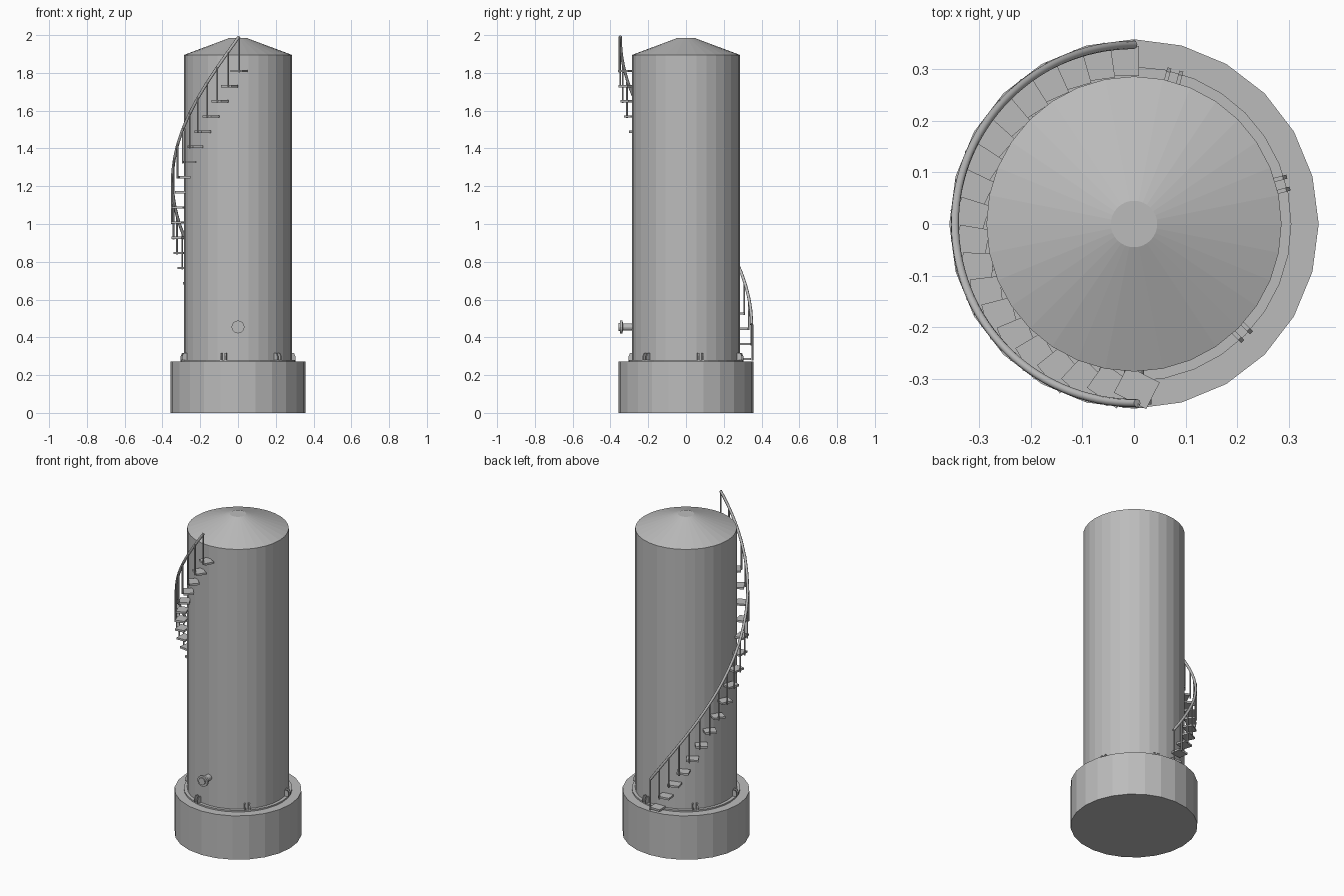
import bpy, bmesh, math
from mathutils import Matrix, Vector

cube = bpy.data.objects.get("Cube")
if cube:
    bpy.data.objects.remove(cube)

grey = bpy.data.materials.new("light grey")
grey.use_nodes = True
grey.diffuse_color = (0.5, 0.5, 0.5, 1)
grey.node_tree.nodes["Principled BSDF"].inputs["Base Color"].default_value = (0.5, 0.5, 0.5, 1)


def finish(name, bm):
    """Turn a bmesh into a named, coloured object."""
    bmesh.ops.recalc_face_normals(bm, faces=bm.faces)
    mesh = bpy.data.meshes.new(name)
    bm.to_mesh(mesh)
    bm.free()
    mesh.materials.append(grey)
    obj = bpy.data.objects.new(name, mesh)
    bpy.context.collection.objects.link(obj)
    return obj


def lathe(name, profile, sides, matrix=Matrix()):
    """Flat-sided solid of revolution from (radius, height) pairs."""
    bm = bmesh.new()
    rings = []
    for r, z in profile:
        rings.append([bm.verts.new(matrix @ Vector((r * math.cos(a), r * math.sin(a), z)))
                      for a in (math.tau * i / sides for i in range(sides))])
    for low, high in zip(rings, rings[1:]):
        for i in range(sides):
            j = (i + 1) % sides
            bm.faces.new((low[i], low[j], high[j], high[i]))
    bm.faces.new(rings[0])
    bm.faces.new(rings[-1])
    return finish(name, bm)


def prism(name, outline, thickness, matrix):
    """Plate with an outline in local x-z, thickness along y."""
    bm = bmesh.new()
    face = bm.faces.new([bm.verts.new((x, -thickness / 2, z)) for x, z in outline])
    out = bmesh.ops.extrude_face_region(bm, geom=[face])
    moved = [v for v in out["geom"] if isinstance(v, bmesh.types.BMVert)]
    bmesh.ops.translate(bm, verts=moved, vec=(0, thickness, 0))
    bm.transform(matrix)
    return finish(name, bm)


def polar(radius, angle, z):
    return Vector((radius * math.cos(angle), radius * math.sin(angle), z))


def turn(angle):
    return Matrix.Rotation(angle, 4, 'Z')


# Plinth, foot ring, tank shell and shallow conical roof
lathe("plinth", [(0.358, 0), (0.358, 0.272)], 24)
lathe("foot_ring", [(0.305, 0.27), (0.305, 0.281)], 32)
lathe("tank_shell", [(0.286, 0.27), (0.286, 1.895)], 32)
lathe("roof", [(0.286, 1.895), (0.045, 1.985)], 32)

# Flanged outlet at the front
facing = Matrix.Translation((0, -0.27, 0.455)) @ Matrix.Rotation(math.pi / 2, 4, 'X')
lathe("outlet_pipe", [(0.019, 0), (0.019, 0.064), (0.034, 0.066), (0.034, 0.08),
                      (0.022, 0.08), (0.022, 0.087)], 16, facing)

# Paired anchor plates around the foot
clip = [(0.28, 0.28), (0.31, 0.28), (0.31, 0.3), (0.302, 0.318), (0.28, 0.318)]
for k in range(6):
    base_turn = turn(math.radians(15 + 60 * k))
    for side in (-1, 1):
        prism("anchor_plate", clip, 0.008,
              base_turn @ Matrix.Translation((0, side * 0.012, 0)))

# Spiral stair: treads and posts climbing from back to front
steps = 20
for i in range(steps):
    t = i / (steps - 1)
    z = 0.285 + t * 1.525
    spot = polar(0.317, math.radians(94.5 + 176.5 * t), z)
    tread = [(-0.029, -0.006), (0.029, -0.006), (0.029, 0.006), (-0.029, 0.006)]
    prism("tread", tread, 0.07,
          Matrix.Translation(spot) @ turn(math.radians(90 + 153 * t)))
    foot = polar(0.352, math.radians(90 + 181 * t), z - 0.008)
    lathe("rail_post", [(0.0045, 0), (0.0045, 0.19)], 8, Matrix.Translation(foot))

# Helical handrail
path = bpy.data.curves.new("handrail", 'CURVE')
path.dimensions = '3D'
path.bevel_depth = 0.008
path.bevel_resolution = 2
path.use_fill_caps = True
path.materials.append(grey)
spline = path.splines.new('POLY')
count = 61
spline.points.add(count - 1)
for i, point in enumerate(spline.points):
    t = i / (count - 1)
    point.co = (*polar(0.347, math.radians(90 + 181 * t), 0.468 + t * 1.525), 1)
    point.radius = 1
spline.use_smooth = True
bpy.context.collection.objects.link(bpy.data.objects.new("handrail", path))
